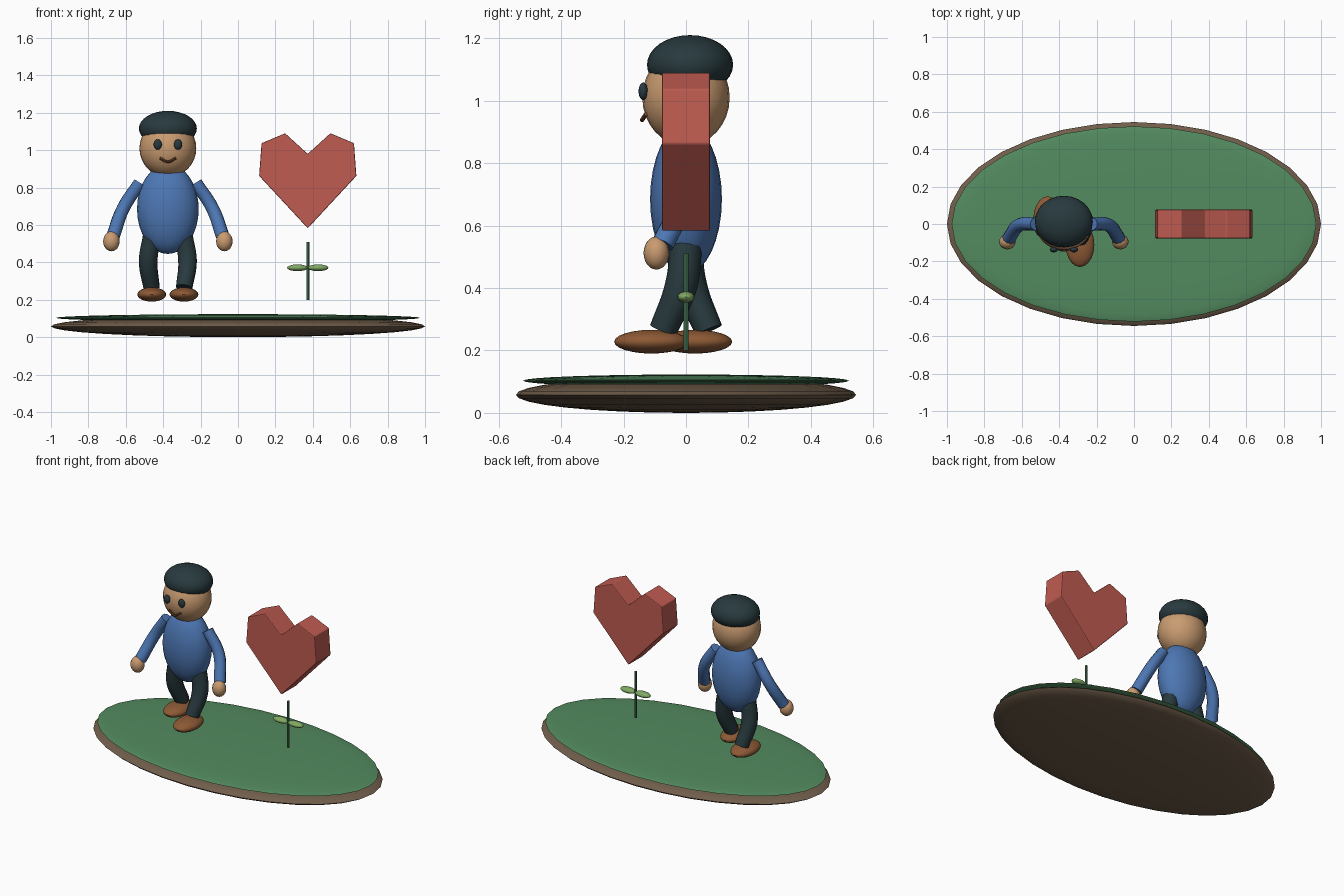
import bpy, bmesh
from math import radians
from mathutils import Vector

if "Cube" in bpy.data.objects:
    bpy.data.objects.remove(bpy.data.objects["Cube"])

CX = -0.375   # figure centre line
HX = 0.373    # heart and plant centre line


def mat(name, r, g, b):
    m = bpy.data.materials.new(name)
    m.diffuse_color = tuple((c / 255) ** 2.2 for c in (r, g, b)) + (1,)
    m.use_nodes = True
    m.node_tree.nodes["Principled BSDF"].inputs["Base Color"].default_value = m.diffuse_color
    return m


SOIL = mat("soil", 112, 94, 76)
GRASS = mat("grass", 84, 138, 96)
SKIN = mat("skin", 200, 154, 112)
BLUE = mat("blue", 78, 118, 178)
DARK = mat("dark", 44, 60, 64)
SHOE = mat("shoe", 140, 90, 56)
LIP = mat("lip", 120, 75, 50)
RED = mat("red", 190, 92, 82)
STEM = mat("stem", 72, 118, 84)
LEAF = mat("leaf", 128, 168, 100)


def smooth(ob):
    bpy.ops.object.select_all(action='DESELECT')
    ob.select_set(True)
    bpy.context.view_layer.objects.active = ob
    bpy.ops.object.shade_smooth_by_angle(angle=radians(40))


def ball(name, loc, radii, material, seg=24, rings=16):
    me = bpy.data.meshes.new(name)
    bm = bmesh.new()
    bmesh.ops.create_uvsphere(bm, u_segments=seg, v_segments=rings, radius=1)
    bmesh.ops.scale(bm, vec=Vector(radii), verts=bm.verts)
    bm.to_mesh(me)
    bm.free()
    me.materials.append(material)
    ob = bpy.data.objects.new(name, me)
    ob.location = loc
    bpy.context.collection.objects.link(ob)
    smooth(ob)
    return ob


def tube(name, pts, radii, material, res=3):
    # swept round tube with flat ends
    cu = bpy.data.curves.new(name, 'CURVE')
    cu.dimensions = '3D'
    cu.bevel_depth = 1.0
    cu.bevel_resolution = res
    cu.resolution_u = 6
    cu.use_fill_caps = True
    sp = cu.splines.new('BEZIER')
    sp.bezier_points.add(len(pts) - 1)
    for p, co, r in zip(sp.bezier_points, pts, radii):
        p.co = co
        p.radius = r
        p.handle_left_type = p.handle_right_type = 'AUTO'
    cu.materials.append(material)
    ob = bpy.data.objects.new(name, cu)
    bpy.context.collection.objects.link(ob)
    bpy.ops.object.select_all(action='DESELECT')
    ob.select_set(True)
    bpy.context.view_layer.objects.active = ob
    bpy.ops.object.convert(target='MESH')
    smooth(bpy.context.view_layer.objects.active)


# ground island
ball("soil_base", (0, 0, 0.058), (1.0, 0.545, 0.058), SOIL, 32)
ball("grass_top", (0, 0, 0.103), (0.975, 0.522, 0.02), GRASS, 32)

# body, head and cap
ball("torso", (CX, 0, 0.685), (0.165, 0.115, 0.24), BLUE)
ball("head", (CX, 0, 1.01), (0.152, 0.14, 0.155), SKIN)
ball("cap", (CX, 0.013, 1.115), (0.155, 0.138, 0.095), DARK)

# smile
tube("mouth", [(CX - 0.042, -0.128, 0.957), (CX, -0.141, 0.938), (CX + 0.042, -0.128, 0.957)],
     [0.007] * 3, LIP, 2)

for s, side in ((-1, "left"), (1, "right")):
    ball("eye_" + side, (CX + s * 0.054, -0.137, 1.03), (0.022, 0.015, 0.028), DARK, 16, 10)
    # arms and hands
    tube("arm_" + side,
         [(CX + s * 0.15, 0.0, 0.825), (CX + s * 0.238, -0.005, 0.69), (CX + s * 0.293, -0.075, 0.54)],
         [0.035, 0.036, 0.037], BLUE)
    ball("hand_" + side, (CX + s * 0.302, -0.095, 0.512), (0.044, 0.041, 0.053), SKIN, 16, 12)
    # striding legs: right foot forward, left foot back
    tube("leg_" + side,
         [(CX + s * 0.085, 0.0, 0.535), (CX + s * 0.105, -s * 0.015, 0.41), (CX + s * 0.087, -s * 0.073, 0.265)],
         [0.052, 0.052, 0.045], DARK)
    ball("shoe_" + side, (CX + s * 0.086, -0.041 - s * 0.07, 0.228), (0.077, 0.119, 0.038), SHOE, 20, 12)
    # leaves
    ball("leaf_" + side, (HX + s * 0.055, 0, 0.371), (0.055, 0.028, 0.018), LEAF, 16, 10)

# plant stem
tube("stem", [(HX, 0, 0.2), (HX, 0, 0.51)], [0.008] * 2, STEM, 2)

# faceted heart, extruded from its outline
half = [(0.121, 1.09), (0.247, 1.037), (0.26, 0.862)]
outline = [(0, 0.98)] + half + [(0, 0.582)] + [(-x, z) for x, z in reversed(half)]
me = bpy.data.meshes.new("heart")
bm = bmesh.new()
face = bm.faces.new([bm.verts.new((HX + x, -0.077, z)) for x, z in outline])
ext = bmesh.ops.extrude_face_region(bm, geom=[face])
bmesh.ops.translate(bm, vec=(0, 0.154, 0),
                    verts=[v for v in ext["geom"] if isinstance(v, bmesh.types.BMVert)])
bmesh.ops.recalc_face_normals(bm, faces=bm.faces)
bm.to_mesh(me)
bm.free()
me.materials.append(RED)
heart = bpy.data.objects.new("heart", me)
bpy.context.collection.objects.link(heart)
bev = heart.modifiers.new("soft_edges", 'BEVEL')
bev.width = 0.005
bev.segments = 2
